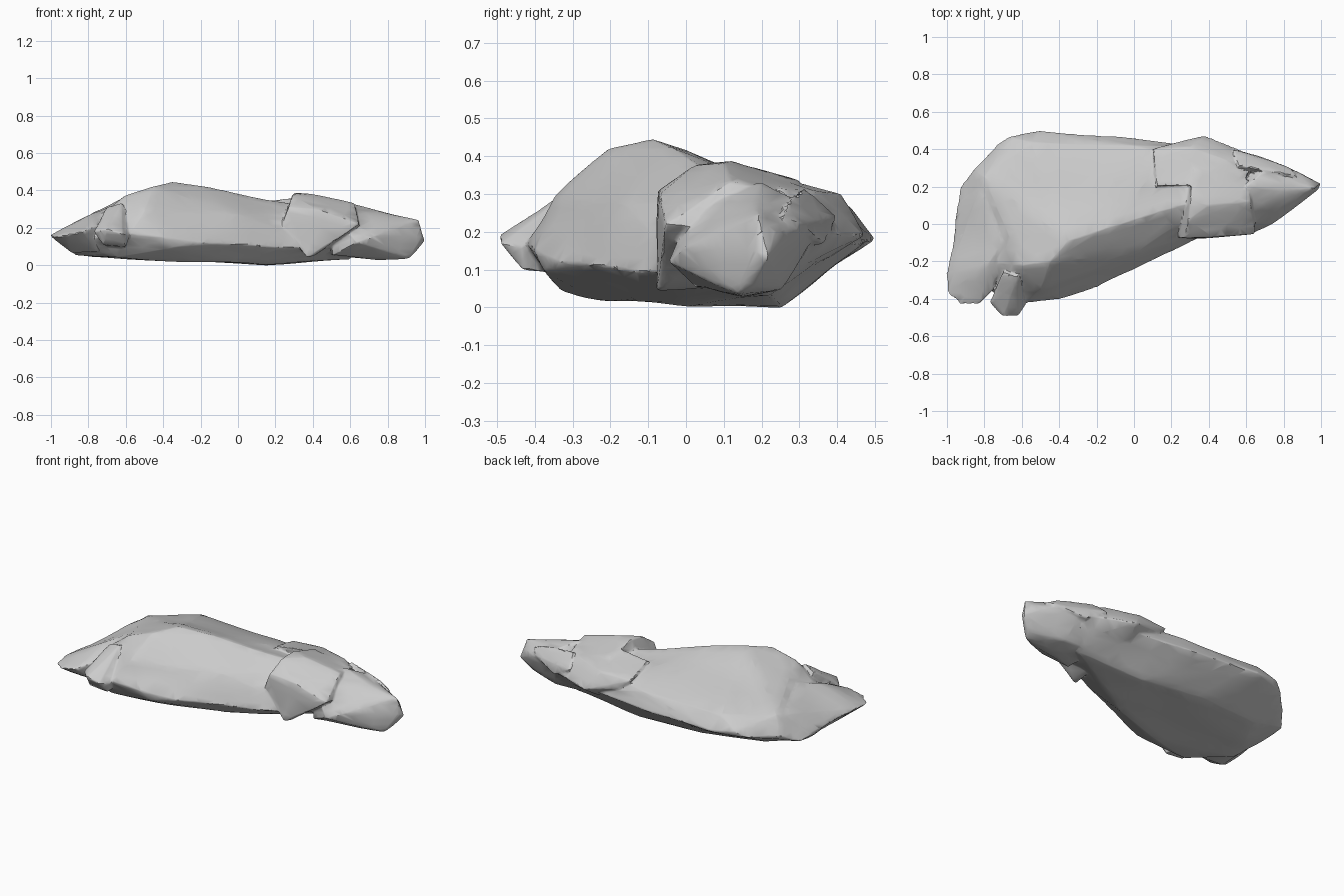
import bpy, bmesh
from mathutils import Vector, noise


def rock(name, points, rough=0.012, cuts=5):
    """Faceted stone: hull of key corners, subdivided and gently roughened."""
    bm = bmesh.new()
    for p in points:
        bm.verts.new(p)
    bmesh.ops.convex_hull(bm, input=bm.verts[:])
    loose = [v for v in bm.verts if not v.link_faces]
    bmesh.ops.delete(bm, geom=loose, context='VERTS')
    bmesh.ops.subdivide_edges(bm, edges=bm.edges[:], cuts=cuts, use_grid_fill=True)
    bmesh.ops.triangulate(bm, faces=bm.faces[:])
    bmesh.ops.recalc_face_normals(bm, faces=bm.faces[:])
    bm.normal_update()
    moves = []
    for v in bm.verts:
        q = Vector((v.co.x * 2.5, v.co.y * 5, v.co.z * 6))
        moves.append(v.normal * noise.noise(q) * rough)
    for v, m in zip(bm.verts, moves):
        v.co += m
    mesh = bpy.data.meshes.new(name)
    bm.to_mesh(mesh)
    bm.free()
    ob = bpy.data.objects.new(name, mesh)
    bpy.context.collection.objects.link(ob)
    return ob


# Main boulder: ridge, back rim, front rim and keel
ridge = [(-.6, -.22, .37), (-.45, -.2, .415), (-.35, -.09, .44), (-.17, -.03, .415),
         (0, .03, .38), (.25, .1, .335), (.45, .15, .29)]
back = [(-.94, .06, .12), (-.93, .2, .11), (-.86, .29, .16), (-.72, .43, .17),
        (-.66, .46, .2), (-.5, .495, .18), (-.1, .467, .17), (.1, .44, .17),
        (.4, .41, .17), (-.55, .43, .26), (0, .42, .26), (.2, .37, .27), (-.8, .25, .26),
        (.65, .32, .15)]
front = [(-.93, -.2, .13), (-.75, -.37, .15), (-.58, -.42, .17), (-.4, -.4, .15),
         (-.34, -.37, .1), (-.2, -.335, .12), (0, -.25, .11), (.25, -.13, .09), (.5, 0, .1),
         (-.5, -.35, .29), (-.25, -.26, .28), (0, -.16, .27)]
keel = [(-.87, -.15, .05), (-.65, -.33, .04), (-.3, -.22, .02), (0, -.12, .012),
        (.15, 0, .008), (.15, .25, .006), (-.3, .28, .03), (-.7, .22, .05), (.6, .22, .03)]
body = rock("rock", ridge + back + front + keel, 0.012)

# Low spur at the left end
rock("left_spur", [(-1, -.27, .16), (-.995, -.37, .15), (-.93, -.43, .16), (-.83, -.43, .18),
                   (-.76, -.36, .21), (-.94, .1, .13), (-.82, .2, .25), (-.7, -.1, .31),
                   (-.77, -.2, .28), (-.89, -.28, .06), (-.88, -.1, .06), (-.75, -.3, .07),
                   (-.6, -.05, .1)], 0.01)

# Small knob at the front left corner
rock("front_knob", [(-.77, -.42, .18), (-.7, -.495, .19), (-.62, -.49, .17), (-.58, -.43, .16),
                    (-.73, -.4, .23), (-.63, -.41, .23), (-.62, -.28, .33), (-.7, -.26, .31),
                    (-.72, -.43, .11), (-.6, -.43, .1), (-.65, -.2, .08)], 0.008, 3)

# Raised slab with the steep pointed front face
rock("raised_slab", [(.29, .02, .375), (.3, .12, .388), (.4, .1, .38), (.27, -.075, .31),
                     (.23, -.07, .2), (.37, -.08, .04), (.41, -.06, .05), (.65, -.055, .22),
                     (.42, -.07, .3), (.62, .12, .33), (.6, .25, .31), (.32, .3, .34),
                     (.4, .25, .3), (.65, .15, .2), (.4, .25, .06)], 0.006)

# Broken back shoulder
rock("back_shoulder", [(.1, .4, .29), (.12, .2, .34), (.17, .42, .23), (.38, .475, .19),
                       (.3, .41, .3), (.53, .405, .2), (.5, .34, .31), (.3, .2, .365),
                       (.6, .25, .315), (.66, .355, .19), (.35, .38, .13),
                       (.6, .28, .1), (.2, .3, .13)], 0.01)

# Tapering tail at the right end
rock("tail", [(.97, .19, .245), (.985, .18, .15), (1, .215, .13), (.95, .24, .2), (.83, .3, .21),
              (.68, .34, .2), (.6, .2, .33), (.8, .17, .28), (.7, .29, .29), (.82, .09, .22),
              (.74, 0, .16), (.5, .02, .28), (.64, -.05, .12), (.5, .02, .05), (.75, .15, .03),
              (.91, .14, .04), (.93, .18, .06), (.72, .25, .05), (.5, .25, .05)], 0.01)

# Loose splinter along the tail's back edge
rock("tail_splinter", [(.53, .4, .24), (.56, .31, .32), (.8, .27, .28), (.84, .3, .22),
                       (.88, .25, .24), (.66, .365, .17), (.6, .25, .15)], 0.006, 3)

# Fuse every stone into one solid skin, then thin it back to facets
for ob in bpy.context.scene.objects:
    ob.select_set(True)
bpy.context.view_layer.objects.active = body
bpy.ops.object.join()
remesh = body.modifiers.new("fuse", 'REMESH')
remesh.mode = 'VOXEL'
remesh.voxel_size = 0.008
facet = body.modifiers.new("facet", 'DECIMATE')
facet.ratio = 0.04
for mod in (remesh.name, facet.name):
    bpy.ops.object.modifier_apply(modifier=mod)
bpy.ops.object.shade_smooth_by_angle(angle=0.6)
